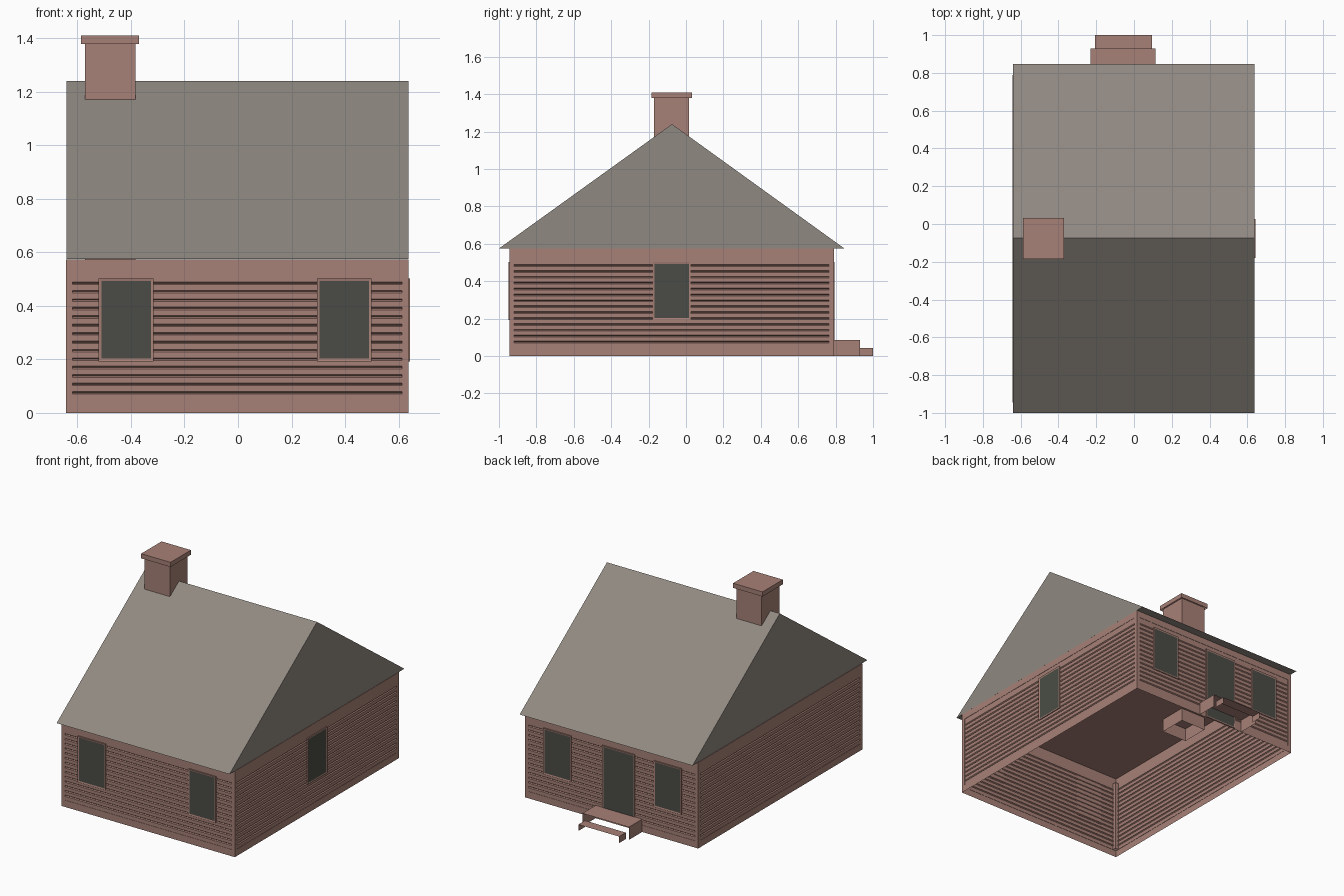
import bpy
import bmesh
from mathutils import Matrix, Vector
from math import pi

default_cube = bpy.data.objects.get("Cube")
if default_cube:
    bpy.data.objects.remove(default_cube, do_unlink=True)


def material(name, rgb):
    mat = bpy.data.materials.new(name)
    mat.use_nodes = True
    mat.diffuse_color = (*rgb, 1)
    bsdf = next(n for n in mat.node_tree.nodes if n.type == "BSDF_PRINCIPLED")
    bsdf.inputs["Base Color"].default_value = (*rgb, 1)
    bsdf.inputs["Roughness"].default_value = 0.9
    return mat


CLAY = material("clay_red", (0.39, 0.22, 0.185))
SLATE = material("warm_grey", (0.28, 0.25, 0.22))
GLASS = material("dark_glass", (0.07, 0.073, 0.061))


def finish(name, bm, *mats):
    mesh = bpy.data.meshes.new(name)
    bm.to_mesh(mesh)
    bm.free()
    for mat in mats:
        mesh.materials.append(mat)
    obj = bpy.data.objects.new(name, mesh)
    bpy.context.collection.objects.link(obj)
    return obj


def loft(name, rings, mat):
    """Join matching rings of points; the last ring is capped, the first stays open."""
    bm = bmesh.new()
    loops = [[bm.verts.new(p) for p in ring] for ring in rings]
    for low, high in zip(loops, loops[1:]):
        for i in range(len(low)):
            j = (i + 1) % len(low)
            bm.faces.new((low[i], low[j], high[j], high[i]))
    bm.faces.new(loops[-1])
    return finish(name, bm, mat)


def rectangle(x0, x1, y0, y1, z, inset=0):
    x0, x1, y0, y1 = x0 + inset, x1 - inset, y0 + inset, y1 - inset
    return [(x0, y0, z), (x1, y0, z), (x1, y1, z), (x0, y1, z)]


def open_box(name, x0, x1, y0, y1, z0, z1, mat):
    return loft(name, [rectangle(x0, x1, y0, y1, z) for z in (z0, z1)], mat)


LEFT, RIGHT, FRONT, BACK, EAVE = -0.643, 0.638, -0.945, 0.79, 0.575

# Walls: a rectangular profile with fourteen V grooves for the siding
SIDING_LOW, SIDING_HIGH, RECESS = 0.045, 0.53, 0.002
profile = [(0, 0), (SIDING_LOW, 0), (SIDING_LOW, RECESS)]
for i in range(14):
    z = 0.075 + i * 0.0315
    profile += [(z - 0.005, RECESS), (z, 0.008), (z + 0.005, RECESS)]
profile += [(SIDING_HIGH, RECESS), (SIDING_HIGH, 0), (EAVE - 0.001, 0)]
loft("walls", [rectangle(LEFT, RIGHT, FRONT, BACK, z, d) for z, d in profile], CLAY)

# Corner boards
POST = 0.025
for x, side in ((LEFT, "right"), (RIGHT - POST, "left")):
    for y, end in ((FRONT, "front"), (BACK - POST, "back")):
        open_box(f"corner_board_{end}_{side}", x, x + POST, y, y + POST,
                 SIDING_LOW, SIDING_HIGH, CLAY)

# Gable roof: a solid triangular prism
bm = bmesh.new()
gable = [bm.verts.new((LEFT + 0.002, y, z))
         for y, z in ((-1, EAVE), (0.847, EAVE), (-0.075, 1.24))]
end = bm.faces.new(gable)
extruded = bmesh.ops.extrude_face_region(bm, geom=[end], use_keep_orig=True)["geom"]
bmesh.ops.translate(bm, vec=(RIGHT - LEFT - 0.003, 0, 0),
                    verts=[g for g in extruded if isinstance(g, bmesh.types.BMVert)])
bmesh.ops.recalc_face_normals(bm, faces=bm.faces)
finish("roof", bm, SLATE)

# Chimney: an open shaft that hangs below the ceiling, and its cap
open_box("chimney_shaft", -0.571, -0.384, -0.17, 0.017, 0.485, 1.385, CLAY)
open_box("chimney_cap", -0.587, -0.37, -0.184, 0.031, 1.379, 1.41, CLAY)


def opening(name, place, angle, width, z0, z1):
    """Thin frame with a dark inset pane, turned from facing the front."""
    bm = bmesh.new()
    depth = 0.009
    bmesh.ops.create_cube(bm, size=1, matrix=Matrix.Translation((0, 0, (z0 + z1) / 2))
                          @ Matrix.Diagonal((width, depth, z1 - z0, 1)))
    bm.normal_update()
    pane = min(bm.faces, key=lambda f: f.calc_center_median().y)
    bmesh.ops.inset_region(bm, faces=[pane], thickness=0.014, depth=-0.002)
    pane.material_index = 1
    bm.transform(Matrix.Translation(Vector((*place, 0))) @ Matrix.Rotation(angle, 4, "Z"))
    return finish(name, bm, CLAY, GLASS)


# Windows and door
SILL, HEAD, WIDE = 0.193, 0.502, 0.205
for x, side in ((-0.418, "right"), (0.397, "left")):
    opening(f"front_window_{side}", (x, FRONT), 0, WIDE, SILL, HEAD)
    opening(f"back_window_{side}", (x, BACK), pi, WIDE, SILL, HEAD)
opening("side_window", (RIGHT, -0.077), pi / 2, WIDE, SILL, HEAD)
opening("back_door", (-0.055, BACK), pi, 0.24, 0.005, HEAD)


# Back steps: a tread on two sides, open in front and below
def step(name, x0, x1, y0, y1, height):
    bm = bmesh.new()
    outline = ((x0, 0), (x0, height), (x1, height), (x1, 0))
    rows = [[bm.verts.new((x, y, z)) for x, z in outline] for y in (y0, y1)]
    for i in range(3):
        bm.faces.new((rows[0][i], rows[1][i], rows[1][i + 1], rows[0][i + 1]))
    return finish(name, bm, CLAY)


step("upper_step", -0.229, 0.115, BACK, 0.93, 0.086)
step("lower_step", -0.206, 0.096, 0.93, 1.0, 0.043)
